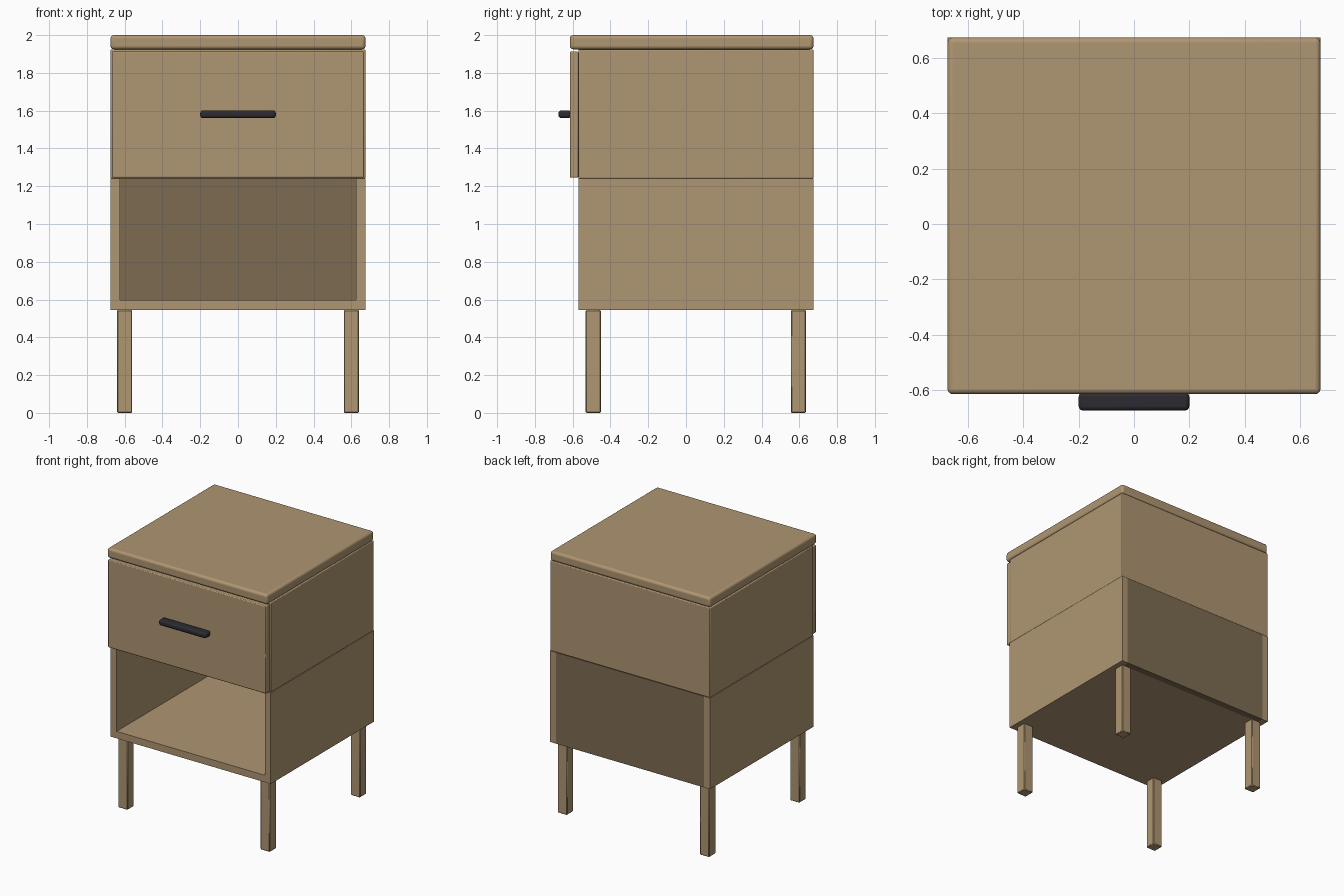
import bpy

cube = bpy.data.objects.get("Cube")
if cube:
    bpy.data.objects.remove(cube, do_unlink=True)


def material(name, rgb):
    m = bpy.data.materials.new(name)
    m.use_nodes = True
    colour = (*rgb, 1.0)
    m.diffuse_color = colour
    m.node_tree.nodes["Principled BSDF"].inputs["Base Color"].default_value = colour
    return m


wood = material("light_wood", (0.43, 0.305, 0.168))
dark_wood = material("dark_wood", (0.206, 0.148, 0.085))
metal = material("black_metal", (0.024, 0.024, 0.031))


def box(name, x, y, z, mat, bevel=0.0, segments=2):
    """Box from (min, max) ranges, with optional rounded edges."""
    bpy.ops.mesh.primitive_cube_add(size=1)
    ob = bpy.context.object
    ob.name = ob.data.name = name
    for v in ob.data.vertices:
        for i, (lo, hi) in enumerate((x, y, z)):
            v.co[i] = hi if v.co[i] > 0 else lo
    ob.data.materials.append(mat)
    if bevel:
        mod = ob.modifiers.new("Rounded edges", "BEVEL")
        mod.width = bevel
        mod.segments = segments
        bpy.ops.object.shade_smooth_by_angle()
    return ob


W = 0.675                   # half width
FRONT, BACK = -0.57, 0.675  # carcass depth range
T = 0.05                    # board thickness

# Top board and drawer compartment
box("top_board", (-W, W), (-0.615, BACK), (1.925, 2.0), wood, 0.018, 4)
box("drawer_case", (-W, W), (FRONT, BACK), (1.24, 1.925), wood, 0.006)
box("drawer_front", (-0.667, 0.667), (-0.615, FRONT), (1.245, 1.913), wood, 0.006)

# Handle
box("drawer_handle", (-0.2, 0.2), (-0.675, -0.61), (1.56, 1.602), metal, 0.015, 3)

# Open compartment: sides, floor and darker back
for side, s in (("left", 1), ("right", -1)):
    box(side + "_side_panel", sorted((s * W, s * (W - T))), (FRONT, BACK),
        (0.545, 1.24), wood)
box("shelf_floor", (-W + T, W - T), (FRONT, BACK - T), (0.545, 0.598), wood)
box("back_panel", (-W + T, W - T), (BACK - T, BACK), (0.545, 1.24), dark_wood)

# Legs
for side, s in (("left", 1), ("right", -1)):
    for end, y in (("front", (-0.531, -0.451)), ("back", (0.555, 0.635))):
        box(f"{end}_{side}_leg", sorted((s * 0.56, s * 0.64)), y,
            (0.0, 0.545), wood, 0.005, 1)
